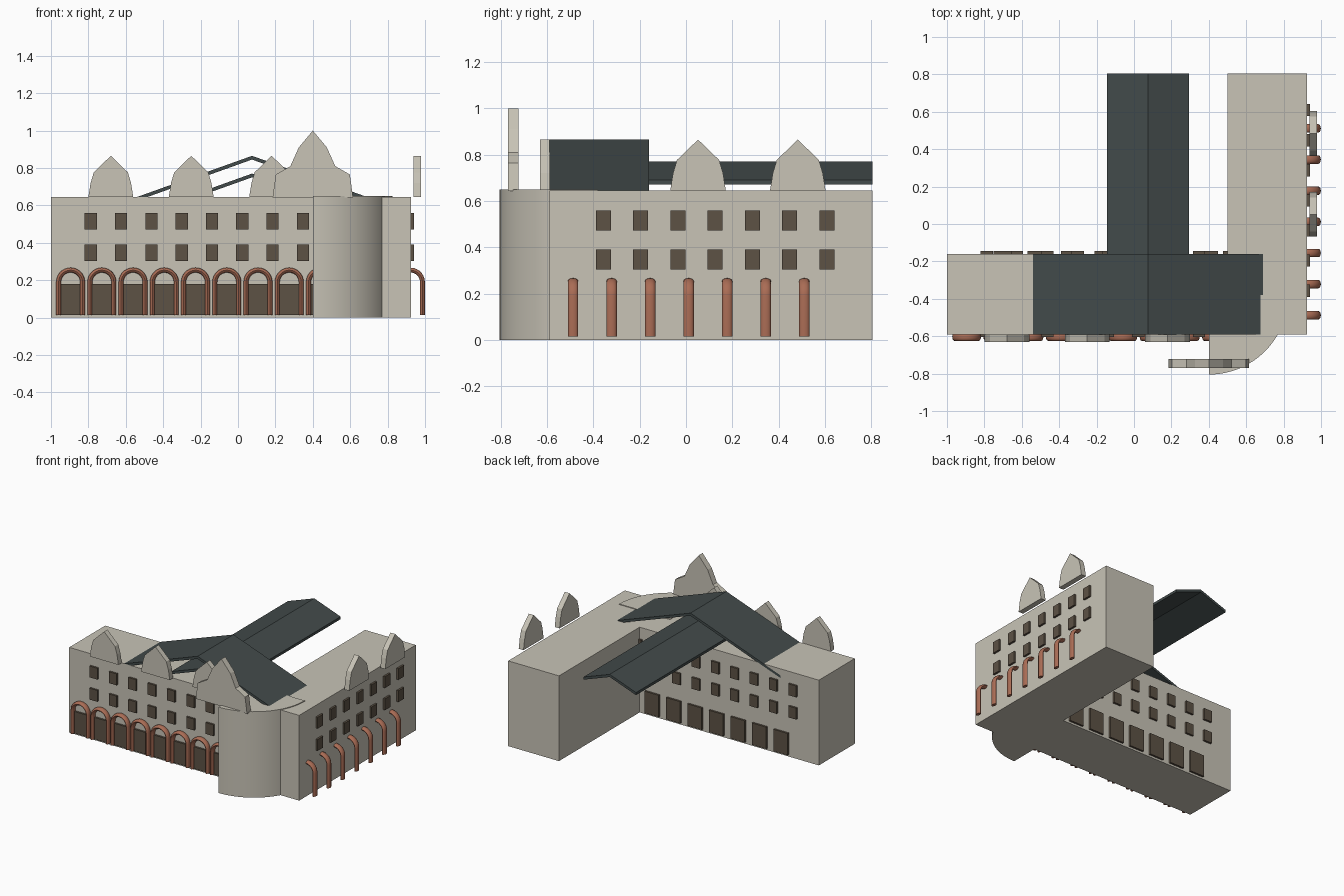
import bpy, bmesh, math
from mathutils import Matrix, Vector

if "Cube" in bpy.data.objects:
    bpy.data.objects.remove(bpy.data.objects["Cube"])


def material(name, rgb):
    m = bpy.data.materials.new(name)
    m.diffuse_color = (*rgb, 1)
    m.use_nodes = True
    m.node_tree.nodes["Principled BSDF"].inputs["Base Color"].default_value = m.diffuse_color
    return m


STONE = material("stone", (0.58, 0.55, 0.47))
SLATE = material("slate", (0.055, 0.07, 0.07))
CLAY = material("terracotta", (0.40, 0.15, 0.09))
GLASS = material("dark_opening", (0.11, 0.085, 0.06))


def finish(name, bm, mat, smooth=False):
    bmesh.ops.recalc_face_normals(bm, faces=bm.faces[:])
    me = bpy.data.meshes.new(name)
    bm.to_mesh(me)
    bm.free()
    me.materials.append(mat)
    ob = bpy.data.objects.new(name, me)
    bpy.context.collection.objects.link(ob)
    if smooth:
        bpy.ops.object.select_all(action='DESELECT')
        ob.select_set(True)
        bpy.context.view_layer.objects.active = ob
        bpy.ops.object.shade_smooth_by_angle(angle=math.radians(40))
    return ob


def box(name, lo, hi, mat):
    bm = bmesh.new()
    bmesh.ops.create_cube(bm, size=1)
    for v in bm.verts:
        v.co = [a + (c + 0.5) * (b - a) for a, b, c in zip(lo, hi, v.co)]
    return finish(name, bm, mat)


def prism(name, pts, direction, mat, smooth=False):
    """Extrude a closed loop of 3D points along a vector."""
    bm = bmesh.new()
    face = bm.faces.new([bm.verts.new(p) for p in pts])
    ext = bmesh.ops.extrude_face_region(bm, geom=[face])
    bmesh.ops.translate(bm, vec=Vector(direction),
                        verts=[g for g in ext["geom"] if isinstance(g, bmesh.types.BMVert)])
    return finish(name, bm, mat, smooth)


# L-shaped building: front wing and right wing
H = 0.645
FRONT, SIDE = -0.59, 0.925
box("front_wing", (-1, FRONT, 0), (SIDE, -0.16, H), STONE)
box("right_wing", (0.5, FRONT, 0), (SIDE, 0.805, H), STONE)

# Rounded corner tower (quarter disc)
R, N = 0.425, 24
arc = [(0.4 + R * math.sin(math.pi / 2 * i / N), -0.38 - R * math.cos(math.pi / 2 * i / N), 0)
       for i in range(N + 1)]
prism("corner_tower", arc + [(0.4, -0.38, 0)], (0, 0, 0.65), STONE, True)


# Open gable roofs made from thin folded slabs
def roof(name, half, peak, y0, y1):
    cx, t, s = 0.075, 0.02, 0.358
    e = peak - half * s
    pts = [(cx - half, e), (cx, peak), (cx + half, e),
           (cx + half, e - t), (cx, peak - t), (cx - half, e - t)]
    prism(name, [(x, y0, z) for x, z in pts], (0, y1 - y0, 0), SLATE)


roof("front_roof", 0.755, 0.865, FRONT, -0.16)
roof("rear_roof", 0.22, 0.77, FRONT, 0.805)


# Decorative gable fronts
def gable(name, half_profile, pos, depth, along_y=False):
    loop = half_profile + [(-a, z) for a, z in reversed(half_profile) if a]
    if along_y:
        pts, d = [(pos[0], pos[1] + a, z) for a, z in loop], (depth, 0, 0)
    else:
        pts, d = [(pos[0] + a, pos[1], z) for a, z in loop], (0, depth, 0)
    prism(name, pts, d, STONE)


SMALL = [(-0.12, H), (-0.108, 0.72), (-0.091, 0.777), (0, 0.865)]
LARGE = [(-0.215, 0.642), (-0.198, 0.765), (-0.12, 0.81), (-0.075, 0.91), (0, 1.0)]
for x in (-0.68, -0.25, 0.18):
    gable("front_gable", SMALL, (x, -0.63), 0.04)
for y in (0.052, 0.483):
    gable("side_gable", SMALL, (0.938, y), 0.04, True)
gable("corner_gable", LARGE, (0.4, -0.77), 0.047)

# Windows: front, back and right walls, two rows
P, W = 0.015, 0.0325
for z in (0.347, 0.515):
    for i in range(9):
        x = -0.787 + 0.162 * i
        box("front_window", (x - W, FRONT - P, z - 0.043), (x + W, FRONT + P, z + 0.043), GLASS)
        box("back_window", (x - W, -0.16 - P, z - 0.043), (x + W, -0.16 + P, z + 0.043), GLASS)
    for i in range(7):
        y = -0.357 + 0.161 * i
        box("side_window", (SIDE - P, y - W, z - 0.043), (SIDE + P, y + W, z + 0.043), GLASS)

# Ground-floor openings
for i in range(9):
    x = -0.895 + 0.167 * i
    box("front_opening", (x - 0.06, FRONT - P, 0.015), (x + 0.06, FRONT + P, 0.18), GLASS)
for i in range(7):
    x = -0.69 + 0.18 * i
    box("back_opening", (x - 0.06, -0.16 - P, 0.015), (x + 0.06, -0.16 + P, 0.18), GLASS)


# Arches: oval section swept up a leg, over and down
def arch(name, x, y):
    r, spring, steps, sides = 0.064, 0.19, 14, 12
    path = [(r, 0.015, 0)]
    path += [(r * math.cos(a), spring + r * math.sin(a), a)
             for a in (math.pi * i / steps for i in range(steps + 1))]
    path += [(-r, 0.015, math.pi)]
    bm = bmesh.new()
    rings = []
    for px, pz, a in path:
        ring = []
        for k in range(sides):
            t = 2 * math.pi * k / sides
            o = 0.013 * math.cos(t)
            ring.append(bm.verts.new((x + px + o * math.cos(a), y + 0.0225 * math.sin(t),
                                      pz + o * math.sin(a))))
        rings.append(ring)
    for r0, r1 in zip(rings, rings[1:]):
        for k in range(sides):
            j = (k + 1) % sides
            bm.faces.new((r0[k], r0[j], r1[j], r1[k]))
    bm.faces.new(rings[0])
    bm.faces.new(rings[-1])
    finish(name, bm, CLAY, True)


for i in range(9):
    arch("front_arch", -0.895 + 0.167 * i, -0.603)
for i in range(7):
    arch("side_arch", 0.922, -0.488 + 0.1665 * i)
